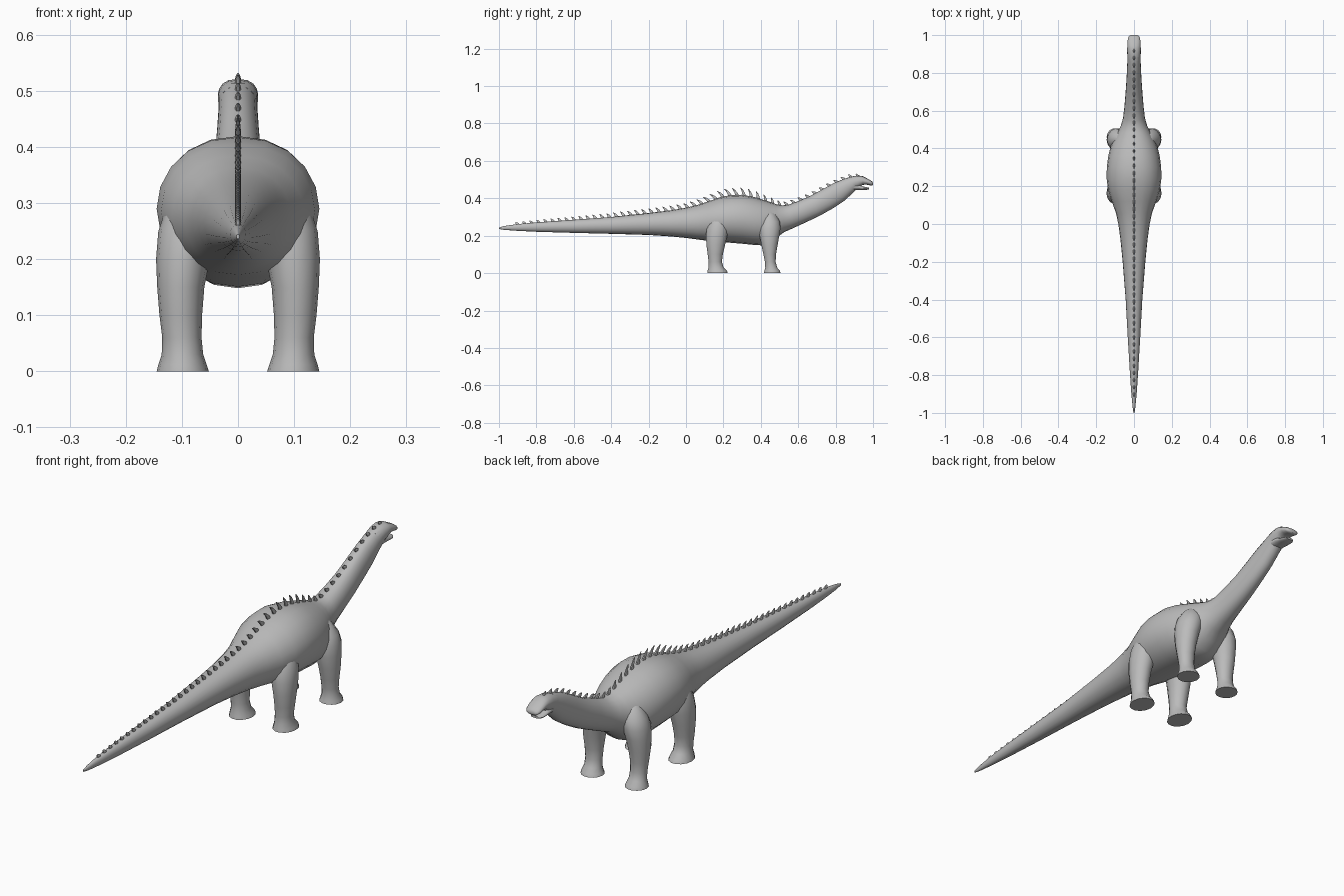
import bpy, bmesh, math
from mathutils import Vector

skin = bpy.data.materials.new("grey skin")
skin.diffuse_color = (0.5, 0.5, 0.5, 1)


def finish(name, bm, angle=50):
    bmesh.ops.recalc_face_normals(bm, faces=bm.faces)
    me = bpy.data.meshes.new(name)
    bm.to_mesh(me)
    bm.free()
    ob = bpy.data.objects.new(name, me)
    bpy.context.collection.objects.link(ob)
    me.materials.append(skin)
    bpy.ops.object.select_all(action='DESELECT')
    ob.select_set(True)
    bpy.context.view_layer.objects.active = ob
    bpy.ops.object.shade_smooth_by_angle(angle=math.radians(angle))
    return ob


def loft(bm, rings):
    """Skin a list of point rings and cap both ends."""
    loops = [[bm.verts.new(p) for p in r] for r in rings]
    n = len(loops[0])
    for a, b in zip(loops, loops[1:]):
        for i in range(n):
            j = (i + 1) % n
            bm.faces.new((a[i], a[j], b[j], b[i]))
    bm.faces.new(loops[0])
    bm.faces.new(loops[-1])


def upright_ring(y, low, high, half, lean=0.0, n=20, power=0.92):
    """Rounded section across the body; lean shifts the top back along y."""
    pts = []
    for i in range(n):
        a = 2 * math.pi * i / n
        c, s = math.cos(a), math.sin(a)
        x = half * math.copysign(abs(c) ** power, c)
        z = (low + high) / 2 + (high - low) / 2 * s
        pts.append((x, y - lean * s, z))
    return pts


# body, tail and neck: y, underside, top, half width, lean
spine_line = [
    (-1.0, .236, .244, .003, 0), (-.97, .231, .252, .007, 0),
    (-.9, .226, .262, .014, 0), (-.8, .221, .271, .021, 0),
    (-.6, .215, .285, .033, 0), (-.4, .210, .300, .044, 0),
    (-.2, .204, .321, .060, 0), (-.08, .196, .336, .072, 0),
    (0, .188, .350, .083, 0), (.06, .180, .364, .096, 0),
    (.12, .172, .384, .118, 0), (.18, .167, .405, .137, 0),
    (.24, .162, .417, .145, 0), (.30, .157, .419, .144, 0),
    (.36, .151, .408, .136, 0), (.41, .148, .393, .124, 0),
    (.45, .160, .380, .108, 0), (.485, .190, .368, .088, 0),
    (.52, .219, .362, .070, .005), (.56, .240, .366, .058, .012),
    (.62, .270, .386, .051, .018), (.69, .305, .414, .045, .022),
    (.76, .346, .451, .040, .025), (.82, .386, .483, .037, .026),
    (.865, .424, .503, .035, .022), (.895, .446, .515, .035, .014),
]
bm = bmesh.new()
loft(bm, [upright_ring(*s) for s in spine_line])
finish("body_tail_and_neck", bm)

# head with the upper jaw
bm = bmesh.new()
loft(bm, [upright_ring(*s, n=16, power=.8) for s in [
    (.875, .436, .508, .034, .014), (.905, .452, .519, .036, .008),
    (.93, .464, .521, .036, .004), (.945, .472, .518, .035, 0),
    (.965, .473, .508, .034, 0), (.985, .469, .497, .032, 0),
    (.996, .468, .489, .026, 0), (1.0, .471, .483, .016, 0)]])
finish("head", bm)

# lower jaw, hanging open
bm = bmesh.new()
loft(bm, [upright_ring(*s, n=16, power=.8) for s in [
    (.895, .443, .480, .031, 0), (.925, .445, .473, .032, 0),
    (.945, .445, .464, .030, 0), (.965, .445, .459, .027, 0),
    (.978, .448, .457, .018, 0)]])
finish("lower_jaw", bm)

# legs: z, back y, front y, inner x, outer x
rear = [(0, .112, .225, .052, .145), (.012, .114, .220, .056, .142),
        (.03, .119, .202, .062, .136), (.06, .120, .193, .065, .135),
        (.10, .115, .198, .064, .140), (.15, .108, .210, .060, .144),
        (.20, .105, .222, .050, .146), (.25, .110, .232, .035, .142),
        (.30, .130, .230, .020, .125), (.34, .155, .215, .020, .09)]
front = [(0, .415, .507, .055, .145), (.012, .418, .503, .060, .142),
         (.03, .423, .488, .066, .136), (.06, .421, .480, .068, .135),
         (.10, .413, .482, .066, .139), (.15, .402, .491, .060, .144),
         (.20, .392, .500, .050, .145), (.24, .388, .507, .038, .142),
         (.275, .395, .503, .025, .132), (.31, .410, .485, .020, .108),
         (.335, .425, .465, .020, .080)]
for part, sections in (("rear_leg", rear), ("front_leg", front)):
    for side, sx in (("right", 1), ("left", -1)):
        bm = bmesh.new()
        rings = []
        for z, y0, y1, x0, x1 in sections:
            rings.append([(sx * ((x0 + x1) / 2 + (x1 - x0) / 2 * math.cos(a)),
                           (y0 + y1) / 2 + (y1 - y0) / 2 * math.sin(a), z)
                          for a in [2 * math.pi * i / 14 for i in range(14)]])
        loft(bm, rings)
        finish(f"{part}_{side}", bm)


def along(table, y):
    """Linear lookup in (y, value) pairs."""
    for (a, u), (b, v) in zip(table, table[1:]):
        if a <= y <= b:
            return u + (v - u) * (y - a) / (b - a)
    return table[-1][1]


# row of backward curved spines from tail to head
back_line = [(y - lean, top) for y, low, top, half, lean in spine_line] + [(.94, .519)]
heights = [(-1, .010), (-.6, .017), (-.3, .024), (0, .025), (.12, .030),
           (.22, .038), (.36, .036), (.46, .024), (.6, .018), (1, .013)]
bm = bmesh.new()
count = 49
for k in range(count):
    y = -.9 + 1.82 * k / (count - 1)
    z, h = along(back_line, y), along(heights, y)
    slope = along(back_line, min(y + .02, .93)) - along(back_line, y - .02)
    fwd = Vector((0, .04, slope)).normalized()
    up = Vector((0, -fwd.z, fwd.y))
    base = Vector((0, y, z))
    rings = []
    # height, backward shift, half length, half width
    for t, shift, ly, lx in ((-.2, 0, .011, .006), (.35, .22, .009, .005),
                             (.75, .5, .006, .0035), (1, .75, .002, .001)):
        c = base + up * h * t - fwd * h * shift
        rings.append([c + fwd * ly * math.sin(a) + Vector((lx * math.cos(a), 0, 0))
                      for a in [math.pi * i / 3 for i in range(6)]])
    loft(bm, rings)
finish("back_spines", bm, 40)
